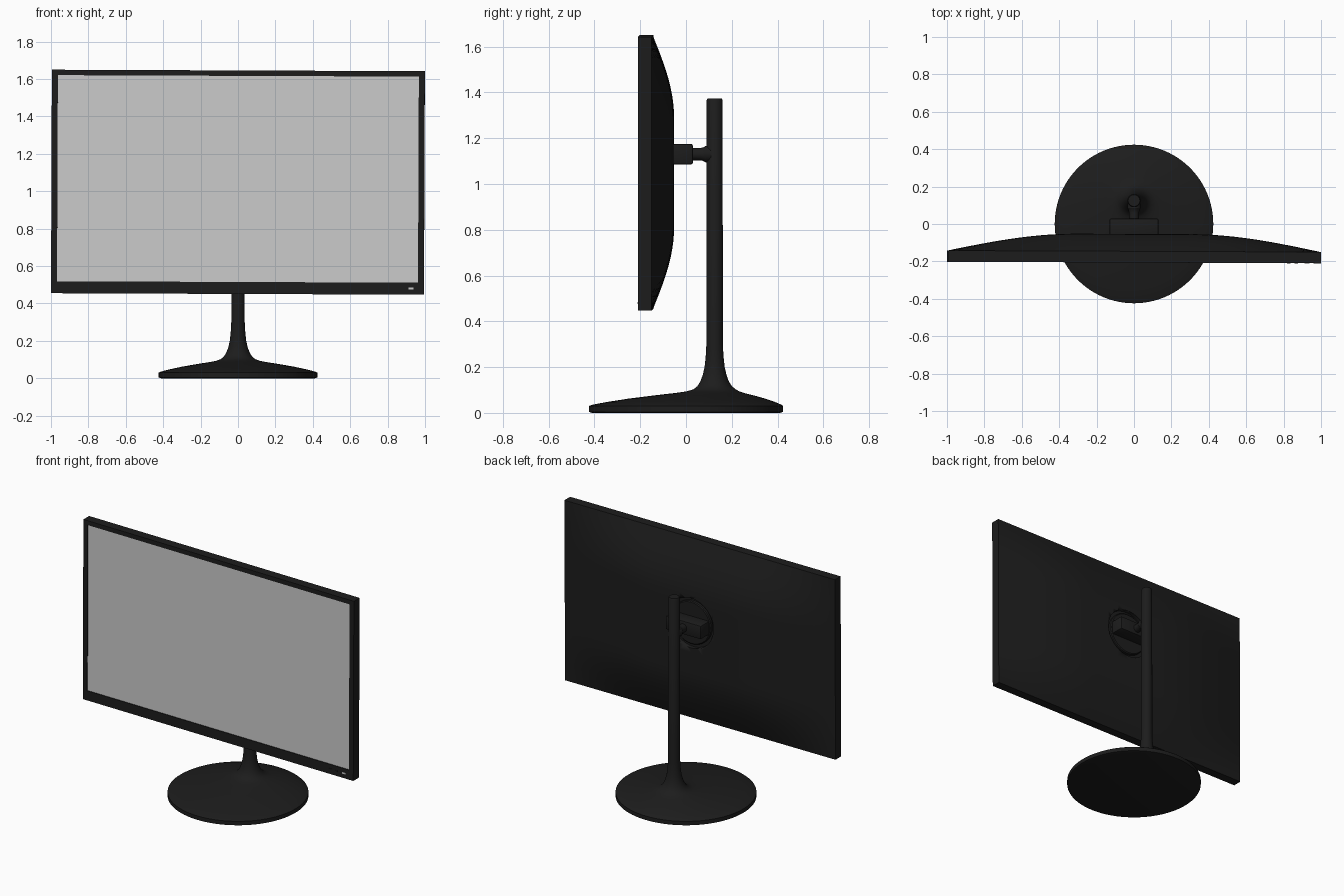
import bpy, bmesh, math
from mathutils import Matrix, Vector

if "Cube" in bpy.data.objects:
    bpy.data.objects.remove(bpy.data.objects["Cube"])


def material(name, c):
    m = bpy.data.materials.new(name)
    m.diffuse_color = (c, c, c, 1)
    m.use_nodes = True
    m.node_tree.nodes["Principled BSDF"].inputs["Base Color"].default_value = m.diffuse_color
    return m


BLACK = material("black_plastic", 0.012)
PALE = material("pale_light", 0.6)


def finish(name, bm, mat=None, angle=35):
    bmesh.ops.recalc_face_normals(bm, faces=bm.faces)
    me = bpy.data.meshes.new(name)
    bm.to_mesh(me)
    bm.free()
    ob = bpy.data.objects.new(name, me)
    bpy.context.collection.objects.link(ob)
    if mat:
        me.materials.append(mat)
    bpy.ops.object.select_all(action='DESELECT')
    ob.select_set(True)
    bpy.context.view_layer.objects.active = ob
    bpy.ops.object.shade_smooth_by_angle(angle=math.radians(angle))
    return ob


def box(name, lo, hi, mat=None, bevel=0):
    bm = bmesh.new()
    bmesh.ops.create_cube(bm, size=1)
    lo, hi = Vector(lo), Vector(hi)
    for v in bm.verts:
        v.co = Vector(a + (b - a) * (c + .5) for a, b, c in zip(lo, hi, v.co))
    if bevel:
        bmesh.ops.bevel(bm, geom=bm.edges[:], offset=bevel, segments=2, affect='EDGES', profile=.5)
    return finish(name, bm, mat)


def loft(name, rings, mat=None, n=64, axis='Z'):
    """Skin circles given as (radius, centre point); normal along Z or Y."""
    bm = bmesh.new()
    loops = []
    for r, c in rings:
        loop = []
        for i in range(n):
            a = 2 * math.pi * i / n
            u, w = r * math.cos(a), r * math.sin(a)
            off = Vector((u, w, 0)) if axis == 'Z' else Vector((u, 0, w))
            loop.append(bm.verts.new(Vector(c) + off))
        loops.append(loop)
    for a, b in zip(loops, loops[1:]):
        for i in range(n):
            j = (i + 1) % n
            bm.faces.new((a[i], a[j], b[j], b[i]))
    bm.faces.new(loops[0])
    bm.faces.new(loops[-1])
    return finish(name, bm, mat)


# Housing: domed back, side walls, bezel and shallow screen recess
HW, Z0, Z1 = .997, .451, 1.646
FRONT, EDGE, BULGE = -.206, -.146, .093
SX, SZ0, SZ1 = .965, .515, 1.617


def ease(d, width):
    return math.sin(math.pi / 2 * min(max(d / width, 0), 1))


bm = bmesh.new()
NX, NZ = 48, 32
grid = [[None] * (NZ + 1) for _ in range(NX + 1)]
for i in range(NX + 1):
    for k in range(NZ + 1):
        x = -HW + 2 * HW * i / NX
        z = Z0 + (Z1 - Z0) * k / NZ
        f = ease(HW - abs(x), .7) * ease(min(z - Z0, Z1 - z), .36)
        grid[i][k] = bm.verts.new((x, EDGE + BULGE * f, z))
for i in range(NX):
    for k in range(NZ):
        bm.faces.new((grid[i][k], grid[i + 1][k], grid[i + 1][k + 1], grid[i][k + 1]))


def to_screen(co):
    t = (co.z - Z0) / (Z1 - Z0)
    return Vector((co.x / HW * SX, co.y, SZ0 + (SZ1 - SZ0) * t))


def extrude(edges, move):
    geom = bmesh.ops.extrude_edge_only(bm, edges=edges)["geom"]
    for v in geom:
        if isinstance(v, bmesh.types.BMVert):
            v.co = move(v.co)
    return [e for e in geom if isinstance(e, bmesh.types.BMEdge)]


rim = [e for e in bm.edges if e.is_boundary]
rim = extrude(rim, lambda c: Vector((c.x, FRONT, c.z)))
rim = extrude(rim, to_screen)
rim = extrude(rim, lambda c: c + Vector((0, .008, 0)))
bmesh.ops.edgeloop_fill(bm, edges=rim)
housing = finish("housing", bm, BLACK, 30)

# Round recess in the back for the mount
MZ = 1.13
cutter = loft("mount_cutter", [(.165, (0, -.078, MZ)), (.165, (0, .0, MZ))], BLACK, axis='Y')
cutter.hide_render = True
cutter.hide_set(True)
cut = housing.modifiers.new("mount_recess", 'BOOLEAN')
cut.operation = 'DIFFERENCE'
cut.solver = 'EXACT'
cut.object = cutter
disc = loft("mount_disc", [(.142, (0, -.085, MZ)), (.142, (0, -.062, MZ)),
                           (.136, (0, -.057, MZ))], BLACK, axis='Y')

# Screen, status light and control keys
screen = box("screen", (-SX, FRONT + .005, SZ0), (SX, FRONT + .009, SZ1))
parts = [housing, cutter, disc, screen]
parts.append(box("status_light", (.915, FRONT - .002, .479), (.94, FRONT + .004, .489), PALE))
for n, x in enumerate((.83, .87)):
    parts.append(box(f"control_key_{n}", (x - .01, FRONT - .002, .48),
                     (x + .01, FRONT + .004, .488), BLACK))

# The panel hangs very slightly out of true
pivot = Matrix.Translation((0, -.1, 1.05))
tilt = pivot @ Matrix.Rotation(.004, 4, 'Y') @ Matrix.Rotation(-.004, 4, 'Z') @ pivot.inverted()
for ob in parts:
    ob.data.transform(tilt)

# Mount block and neck joining it to the post
box("mount_block", (-.13, -.075, 1.085), (.13, .03, 1.175), BLACK, .008)
neck = [(.028, .025), (.028, .06), (.031, .075), (.038, .086), (.05, .096)]
loft("mount_neck", [(r * .95, (0, y, MZ)) for r, y in neck[:-1]] + [(.034, (0, .11, MZ))],
     BLACK, 32, 'Y')

# Base disc flaring into an off-centre post
profile = [(.412, 0), (.424, .004), (.424, .03), (.415, .035), (.37, .047), (.3, .062),
           (.22, .076), (.15, .087), (.115, .094), (.092, .103), (.075, .117), (.062, .138),
           (.052, .165), (.044, .2), (.039, .245), (.036, .3), (.035, 1.365), (.031, 1.374)]


def centre(r):
    return .125 * min(1, max(0, (.424 - r) / .33))


loft("stand", [(r, (0, centre(r) if z > .004 else 0, z)) for r, z in profile], BLACK, 96)
